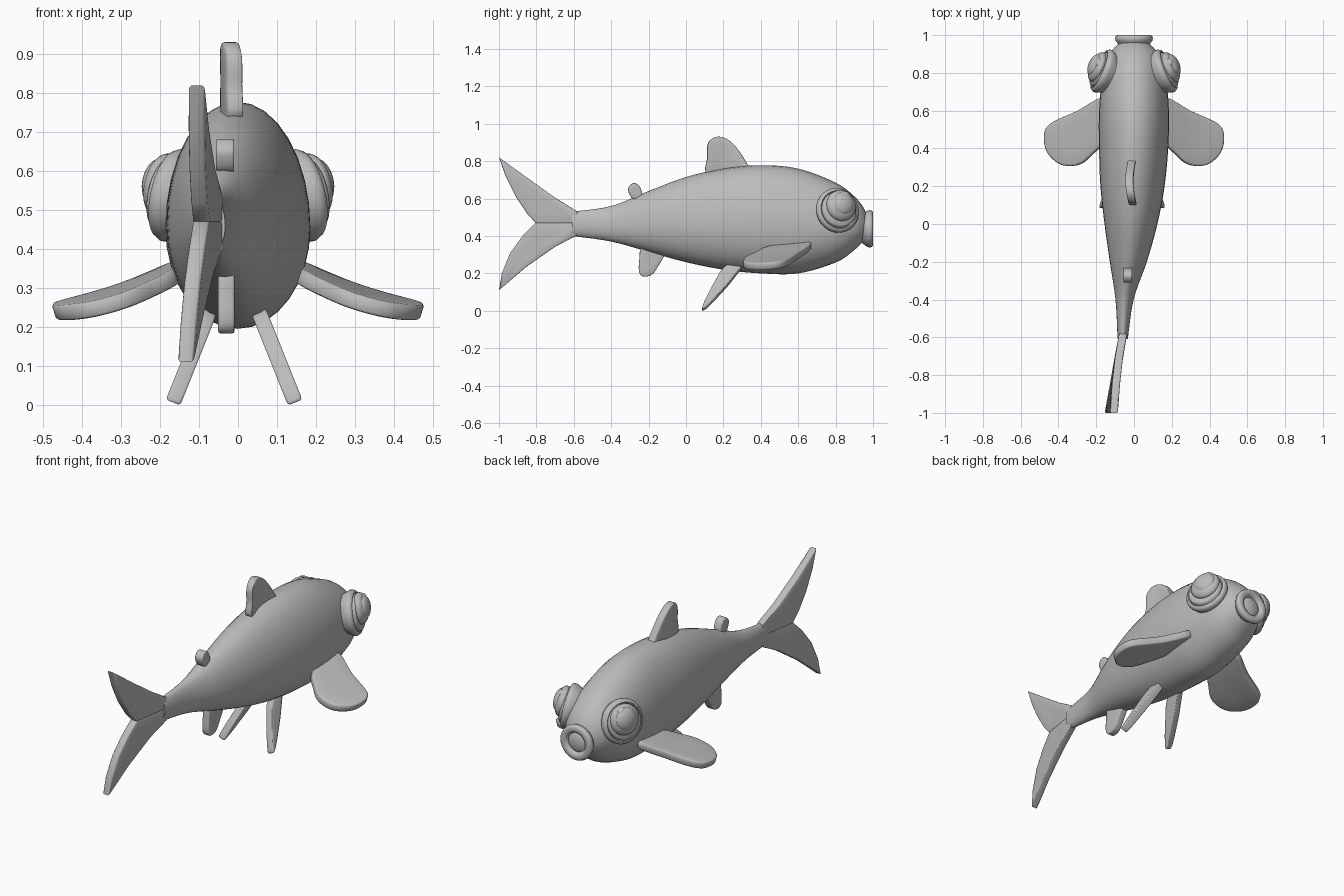
import bpy, bmesh, math
from mathutils import Vector

if "Cube" in bpy.data.objects:
    bpy.data.objects.remove(bpy.data.objects["Cube"])

grey = bpy.data.materials.new("grey")
grey.diffuse_color = (0.5, 0.5, 0.5, 1)
grey.use_nodes = True
grey.node_tree.nodes["Principled BSDF"].inputs["Base Color"].default_value = grey.diffuse_color


def finish(name, bm, angle=50):
    bmesh.ops.recalc_face_normals(bm, faces=bm.faces)
    mesh = bpy.data.meshes.new(name)
    bm.to_mesh(mesh)
    bm.free()
    obj = bpy.data.objects.new(name, mesh)
    bpy.context.collection.objects.link(obj)
    mesh.materials.append(grey)
    bpy.ops.object.select_all(action='DESELECT')
    obj.select_set(True)
    bpy.context.view_layer.objects.active = obj
    bpy.ops.object.shade_smooth_by_angle(angle=math.radians(angle))
    return obj


def spline(pts, steps, closed):
    """Catmull-Rom curve through points of any dimension."""
    n, out = len(pts), []
    pick = (lambda i: pts[i % n]) if closed else (lambda i: pts[max(0, min(n - 1, i))])
    for i in range(n if closed else n - 1):
        a, b, c, d = (pick(i + k) for k in (-1, 0, 1, 2))
        for s in range(steps):
            t = s / steps
            out.append([0.5 * (2 * q + (r - p) * t + (2 * p - 5 * q + 4 * r - w) * t * t
                               + (3 * q - p - 3 * r + w) * t ** 3)
                        for p, q, r, w in zip(a, b, c, d)])
    return out if closed else out + [list(pts[-1])]


def bridge(bm, a, b):
    n = len(a)
    for i in range(n):
        bm.faces.new((a[i], a[(i + 1) % n], b[(i + 1) % n], b[i]))


def fin(name, outline, place, normal, half=0.02, steps=5):
    """Plate with rounded rim: outline in 2D, place() maps it into space."""
    pts = spline(outline, steps, True) if steps > 1 else outline
    cu = sum(p[0] for p in pts) / len(pts)
    cv = sum(p[1] for p in pts) / len(pts)
    normal = Vector(normal).normalized() * half
    bm = bmesh.new()
    rims = []
    for side in (1, -1):
        prev = None
        for scale, h in ((1, 0.7), (0.975, 0.92), (0.92, 1), (0.5, 1)):
            ring = [bm.verts.new(place(cu + (u - cu) * scale, cv + (v - cv) * scale)
                                 + normal * h * side) for u, v in pts]
            if prev:
                bridge(bm, prev, ring)
            else:
                rims.append(ring)
            prev = ring
        mid = bm.verts.new(place(cu, cv) + normal * side)
        for i in range(len(prev)):
            bm.faces.new((prev[i], prev[(i + 1) % len(prev)], mid))
    bridge(bm, rims[0], rims[1])
    return finish(name, bm)


def lathe(name, profile, centre, axis, sides=32):
    """Spin (radius, height) points around an axis."""
    quat = Vector((0, 0, 1)).rotation_difference(Vector(axis))
    bm = bmesh.new()
    prev = None
    for r, h in profile:
        ring = [bm.verts.new(Vector(centre) + quat @ Vector((
            r * math.cos(k * math.tau / sides), r * math.sin(k * math.tau / sides), h)))
            for k in range(sides)]
        if prev:
            bridge(bm, prev, ring)
        else:
            bm.faces.new(ring)
        prev = ring
    bm.faces.new(prev)
    return finish(name, bm, 60)


def dome(name, r, depth, centre, axis):
    prof = [(r * math.cos(a), depth * math.sin(a))
            for a in (math.radians(d) for d in range(-84, 85, 12))]
    return lathe(name, prof, centre, axis)


# Body: y, top, bottom, half width, sideways bend
stations = [
    (-0.61, 0.53, 0.40, 0.027, -0.06), (-0.4, 0.56, 0.37, 0.048, -0.05),
    (-0.2, 0.64, 0.315, 0.098, -0.03), (0.0, 0.715, 0.26, 0.14, -0.016),
    (0.2, 0.76, 0.22, 0.17, -0.008), (0.4, 0.778, 0.20, 0.183, -0.002),
    (0.6, 0.76, 0.20, 0.185, 0), (0.8, 0.685, 0.258, 0.165, 0),
    (0.9, 0.612, 0.325, 0.13, 0), (0.95, 0.55, 0.375, 0.085, 0), (0.97, 0.50, 0.41, 0.045, 0)]
bm = bmesh.new()
prev = None
for y, top, bottom, width, bend in spline(stations, 5, False):
    mid = (top + bottom) / 2 - 0.05 * (top - bottom)
    ring = []
    for k in range(32):
        a = k * math.tau / 32
        s = math.sin(a)
        ring.append(bm.verts.new((bend + width * math.cos(a), y,
                                  mid + s * ((top - mid) if s > 0 else (mid - bottom)))))
    if prev:
        bridge(bm, prev, ring)
    else:
        bm.faces.new(ring)
    prev = ring
bm.faces.new(prev)
finish("body", bm)

# Mouth: rounded lip ring with a domed centre
lathe("mouth", [(0.075, -0.06), (0.086, -0.045), (0.097, -0.03), (0.1, -0.018), (0.097, -0.006),
                (0.088, 0), (0.07, 0), (0.06, -0.006), (0.054, -0.018), (0.048, -0.014),
                (0.03, -0.008), (0.01, -0.005)], (0, 1, 0.438), (0, 1, 0))


# Tail: two curved lobes meeting along the middle
def tail_place(y, z):
    t = max(0, (-0.6 - y) / 0.4)
    return Vector((-0.06 - 0.06 * t ** 0.8 + 0.04 * (z - 0.47) * t, y, z))


fin("tail_upper", [(-0.58, 0.53), (-0.7, 0.605), (-0.85, 0.712), (-1, 0.82), (-0.965, 0.72),
                   (-0.91, 0.61), (-0.85, 0.52), (-0.8, 0.465), (-0.7, 0.465), (-0.58, 0.465)],
    tail_place, (1, 0, 0), 0.021, 1)
fin("tail_lower", [(-0.58, 0.405), (-0.7, 0.342), (-0.86, 0.23), (-1, 0.11), (-0.985, 0.2),
                   (-0.94, 0.31), (-0.87, 0.405), (-0.8, 0.475), (-0.7, 0.475), (-0.58, 0.475)],
    tail_place, (1, 0, 0), 0.021, 1)

# Fins on the centre line
fin("dorsal_fin", [(0.12, 0.73), (0.113, 0.82), (0.115, 0.89), (0.145, 0.924), (0.185, 0.93),
                   (0.235, 0.908), (0.28, 0.86), (0.33, 0.78), (0.34, 0.74)],
    lambda y, z: Vector((-0.01 - 0.015 * math.sin((y - 0.12) / 0.22 * math.pi), y, z)),
    (1, 0, 0), 0.021)
fin("rear_dorsal_fin", [(-0.285, 0.60), (-0.31, 0.645), (-0.295, 0.675), (-0.27, 0.682),
                        (-0.245, 0.66), (-0.235, 0.61)],
    lambda y, z: Vector((-0.033, y, z)), (1, 0, 0), 0.023)
fin("anal_fin", [(-0.23, 0.36), (-0.25, 0.27), (-0.25, 0.205), (-0.225, 0.183), (-0.18, 0.195),
                 (-0.145, 0.245), (-0.11, 0.31), (-0.12, 0.35)],
    lambda y, z: Vector((-0.03, y, z)), (1, 0, 0), 0.021)

# Paired parts
for side, label in ((1, "right"), (-1, "left")):
    fin(label + "_pectoral_fin",
        [(0.15, 0.665), (0.3, 0.597), (0.445, 0.527), (0.473, 0.45), (0.45, 0.37), (0.38, 0.313),
         (0.29, 0.315), (0.22, 0.37), (0.15, 0.46)],
        lambda x, y: Vector((side * x, y, 0.345 - 0.42 * (x - 0.17)
                             + 0.45 * (x - 0.17) ** 2 + 0.1 * (y - 0.65))),
        (side * 0.3, 0, 1), 0.021)
    fin(label + "_pelvic_fin",
        [(0.31, 0.26), (0.21, 0.235), (0.15, 0.145), (0.105, 0.06), (0.086, 0.008), (0.115, 0.022),
         (0.19, 0.1), (0.25, 0.17)],
        lambda y, z: Vector((side * (0.065 + 0.4 * (0.235 - z)) - 0.01, y, z)),
        (1, 0, side * 0.4), 0.02)

    # Eye: stepped socket ring, eyeball, pupil and small highlight bead
    axis = Vector((side * 0.9, 0.38, 0.2)).normalized()
    lathe(label + "_eye_socket",
          [(0.1, -0.06), (0.112, -0.025), (0.12, -0.01), (0.121, 0.005), (0.114, 0.018),
           (0.104, 0.021), (0.098, 0.015), (0.096, 0.03), (0.088, 0.036), (0.05, 0.036)],
          (side * 0.165, 0.81, 0.537), axis)
    dome(label + "_eyeball", 0.084, 0.04, Vector((side * 0.182, 0.825, 0.56)) + axis * 0.012, axis)
    dome(label + "_pupil", 0.062, 0.032, Vector((side * 0.19, 0.832, 0.568)) + axis * 0.02, axis)
    dome(label + "_eye_highlight", 0.029, 0.025, (side * 0.188, 0.85, 0.61), axis)
